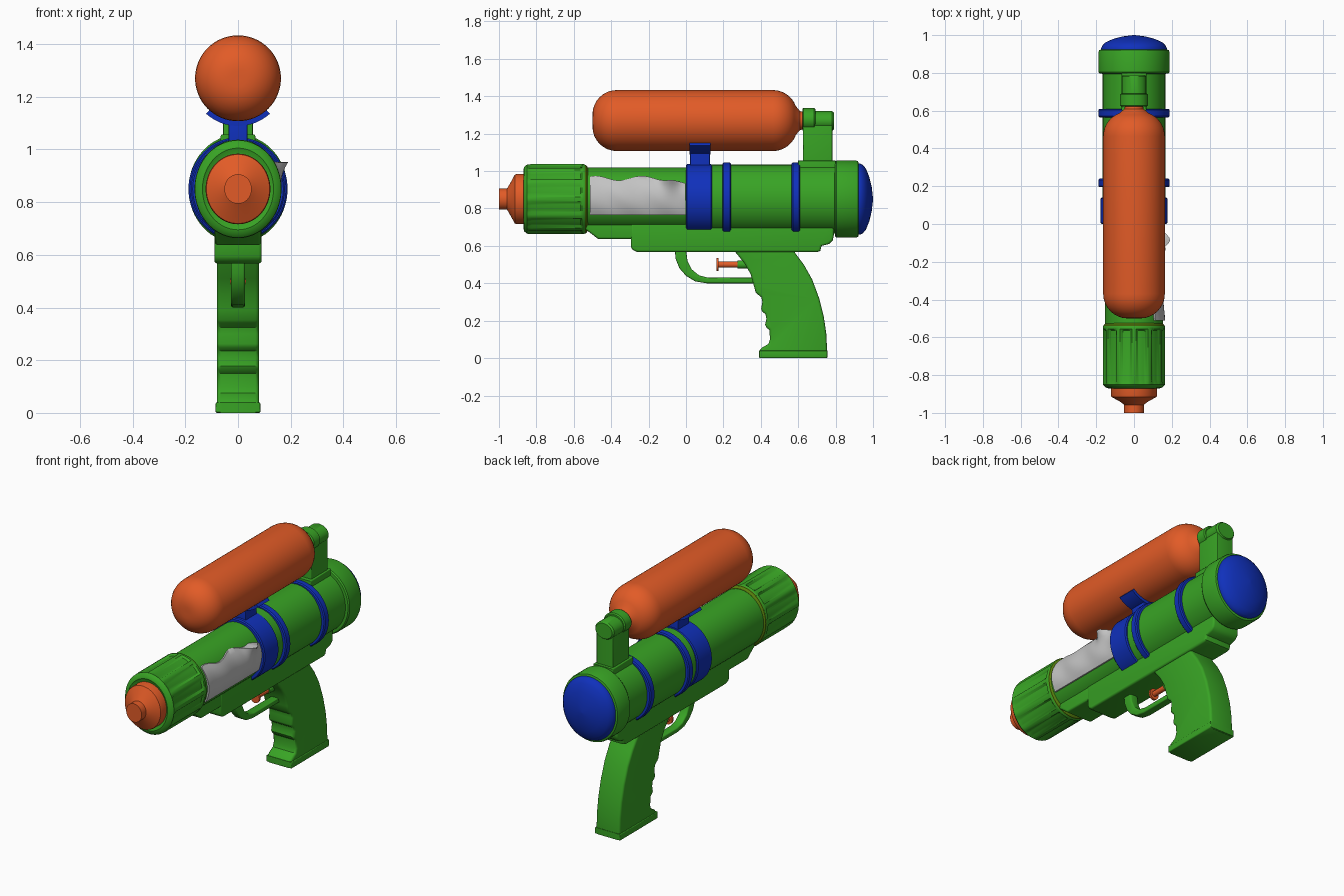
import bpy, bmesh, math
from mathutils import Vector

if "Cube" in bpy.data.objects:
    bpy.data.objects.remove(bpy.data.objects["Cube"])


def material(name, rgb):
    m = bpy.data.materials.new(name)
    m.diffuse_color = (*rgb, 1)
    m.use_nodes = True
    m.node_tree.nodes["Principled BSDF"].inputs["Base Color"].default_value = m.diffuse_color
    return m


GREEN = material("green plastic", (0.04, 0.37, 0.018))
ORANGE = material("orange plastic", (0.76, 0.105, 0.02))
BLUE = material("blue plastic", (0.005, 0.03, 0.50))
GREY = material("light grey", (0.55, 0.55, 0.55))
OLIVE = material("olive", (0.10, 0.22, 0.004))


def finish(name, bm, mat, angle=35):
    bmesh.ops.recalc_face_normals(bm, faces=bm.faces)
    me = bpy.data.meshes.new(name)
    bm.to_mesh(me)
    bm.free()
    me.materials.append(mat)
    ob = bpy.data.objects.new(name, me)
    bpy.context.collection.objects.link(ob)
    bpy.ops.object.select_all(action='DESELECT')
    ob.select_set(True)
    bpy.context.view_layer.objects.active = ob
    bpy.ops.object.shade_smooth_by_angle(angle=math.radians(angle))
    return ob


def tube(name, profile, zc, mat, seg=64, flute=None):
    """Elliptical rings (y, rx, rz) along y, capped at both ends."""
    bm = bmesh.new()
    rings = []
    for k, (y, rx, rz) in enumerate(profile):
        ring = []
        for i in range(seg):
            a = 2 * math.pi * i / seg
            f = flute(k, i) if flute else 1
            ring.append(bm.verts.new((rx * f * math.cos(a), y, zc + rz * f * math.sin(a))))
        rings.append(ring)
    for r, s in zip(rings, rings[1:]):
        for i in range(seg):
            j = (i + 1) % seg
            bm.faces.new((r[i], r[j], s[j], s[i]))
    bm.faces.new(rings[0])
    bm.faces.new(rings[-1])
    return finish(name, bm, mat)


def prism(name, pts, a, b, mat, axis='X', bevel=0.012):
    """Closed outline extruded from a to b along x (yz points) or y (xz points)."""
    bm = bmesh.new()
    place = (lambda p, t: (t, p[0], p[1])) if axis == 'X' else (lambda p, t: (p[0], t, p[1]))
    lo = [bm.verts.new(place(p, a)) for p in pts]
    hi = [bm.verts.new(place(p, b)) for p in pts]
    caps = [bm.faces.new(lo), bm.faces.new(hi)]
    for i in range(len(pts)):
        j = (i + 1) % len(pts)
        bm.faces.new((lo[i], lo[j], hi[j], hi[i]))
    bmesh.ops.recalc_face_normals(bm, faces=bm.faces)
    if bevel:
        rim = list({e for f in caps for e in f.edges})
        bmesh.ops.bevel(bm, geom=rim, offset=bevel, segments=3, profile=0.5,
                        affect='EDGES', clamp_overlap=False)
    return finish(name, bm, mat)


def rect(u0, u1, v0, v1):
    return [(u0, v0), (u1, v0), (u1, v1), (u0, v1)]


ZC = 0.85

# Nozzle
tube("nozzle", [(-1.0, .012, .012), (-1.0, .052, .056), (-.957, .052, .056), (-.94, .075, .085),
                (-.915, .12, .131), (-.905, .123, .134), (-.85, .123, .134)], ZC, ORANGE)

# Fluted front sleeve
def flutes(k, i):
    return 0.94 if 4 <= k <= 5 and i % 8 in (2, 3, 4, 5, 6) else 1

tube("front_sleeve", [(-.86, .12, .13), (-.87, .135, .155), (-.865, .15, .172), (-.85, .164, .185),
                      (-.825, .165, .187), (-.565, .165, .187), (-.555, .165, .187),
                      (-.545, .165, .187), (-.54, .163, .184)], ZC, GREEN, 96,
     lambda k, i: flutes(k, i))
tube("sleeve_rim", [(-.545, .164, .185), (-.535, .162, .183), (-.525, .150, .170)], ZC, OLIVE)

# Barrel and rear collar
tube("barrel_front", [(-.54, .153, .168), (.05, .153, .168)], ZC, GREEN)
tube("barrel_rear", [(.02, .166, .184), (.82, .166, .184)], ZC, GREEN)
tube("rear_collar", [(.795, .165, .18), (.797, .182, .2), (.805, .188, .206), (.91, .188, .206),
                     (.92, .184, .202), (.925, .17, .185)], ZC, GREEN)
tube("end_cap", [(.91, .174, .19), (.93, .174, .19), (.945, .167, .183), (.962, .15, .163),
                 (.98, .11, .118), (.993, .06, .065), (1.0, .004, .004)], ZC, BLUE)

# Blue bands
for name, y0, y1, rx, rz in (("wide_band", 0.0, .14, .178, .187),
                             ("thin_band_front", .195, .24, .188, .196),
                             ("thin_band_rear", .565, .61, .188, .196)):
    tube(name, [(y0, rx - .02, rz - .02), (y0, rx - .006, rz - .006), (y0 + .006, rx, rz),
                (y1 - .006, rx, rz), (y1, rx - .006, rz - .006), (y1, rx - .02, rz - .02)], ZC, BLUE)

# Water tank, with a filleted front and a necked rear
R, F = .163, .13
tank = [(-.5, .01, .01)]
for i in range(9):
    t = math.pi / 2 * i / 8
    r = R - F + F * math.sin(t)
    tank.append((-.5 + F * (1 - math.cos(t)), r, r))
for i in range(8):
    t = math.radians(70) * i / 7
    r = R - F + F * math.cos(t)
    tank.append((.465 + F * math.sin(t), r, r))
tank += [(.61, .05, .05), (.65, .045, .045)]
tube("water_tank", tank, 1.27, ORANGE)

# Tank cradle
arc = [math.radians(-42 + 84 * i / 16) for i in range(17)]
outline = [(.181 * math.sin(t), 1.27 - .181 * math.cos(t)) for t in arc]
outline += [(.161 * math.sin(t), 1.27 - .161 * math.cos(t)) for t in reversed(arc)]
prism("cradle", outline, .02, .13, BLUE, 'Y', 0)
prism("cradle_stem", rect(-.036, .036, 1.0, 1.10), .022, .128, BLUE, 'Y', .004)

# Tank connector
prism("connector_post", rect(.625, .782, .98, 1.27), -.056, .056, GREEN, bevel=.006)
prism("connector_foot", rect(.60, .80, .98, 1.057), -.066, .066, GREEN, bevel=.008)
tube("connector_collar", [(.622, .066, .056), (.628, .073, .062), (.685, .073, .062), (.692, .066, .056)],
     1.275, GREEN, 32)
tube("connector_plug", [(.68, .064, .053), (.78, .064, .053), (.79, .056, .046)], 1.268, GREEN, 32)

# Under rails
prism("front_rail", [(-.54, .69), (-.515, .672), (-.47, .637), (-.1, .637), (-.1, .76), (-.54, .76)],
      -.088, .088, GREEN)
prism("lower_rail", [(-.295, .66), (-.295, .595), (-.285, .578), (-.26, .567), (.70, .567), (.718, .573),
                     (.725, .60), (.765, .61), (.785, .63), (.79, .655), (.79, .74), (-.295, .74)],
      -.09, .09, GREEN)

# Grip with finger ridges
prism("grip", [(.25, .60), (.265, .565), (.31, .51), (.345, .45), (.362, .39), (.372, .352), (.382, .342),
               (.403, .325), (.408, .30), (.402, .262), (.408, .248), (.425, .235), (.43, .21),
               (.423, .178), (.43, .163), (.446, .15), (.449, .10), (.44, .075), (.405, .055),
               (.393, .04), (.393, .0), (.752, .0), (.754, .05), (.75, .13), (.737, .22),
               (.712, .32), (.675, .42), (.63, .50), (.585, .56), (.57, .60)],
      -.08, .08, GREEN, bevel=.014)
prism("grip_base", [(.391, .004), (.397, 0), (.75, 0), (.756, .004), (.756, .04), (.391, .04)],
      -.085, .085, GREEN, bevel=.006)

# Trigger guard and trigger
prism("trigger_guard", [(-.06, .58), (-.055, .53), (-.035, .48), (0, .44), (.05, .41), (.11, .4),
                        (.40, .4), (.40, .43), (.12, .43), (.07, .442), (.03, .475), (.008, .52), (0, .58)],
      -.026, .026, GREEN, bevel=.008)
tube("trigger_rod", [(.17, .016, .016), (.34, .016, .016)], .5, ORANGE, 20)
tube("trigger_pad", [(.162, .03, .034), (.175, .03, .034)], .5, ORANGE, 24)
tube("trigger_socket", [(.275, .022, .022), (.38, .022, .022)], .5, GREEN, 20)

# Crumpled grey side panel, on the right side only
bm = bmesh.new()
NU, NV = 36, 10
grid = []
for i in range(NU + 1):
    u = i / NU
    y = -.512 + .51 * u
    top = .962 + .012 * math.sin(u * 13 + .8) - .04 * max(0, u - .85) / .15
    row = []
    for j in range(NV + 1):
        v = j / NV
        z = .765 + (top - .765) * v
        x = .153 * math.sqrt(1 - ((z - ZC) / .168) ** 2) + .008
        x += .004 * math.sin(u * 17 + v * 4) * math.sin(v * 3)
        x += .062 * v ** 4 * math.exp(-((y + .085) / .045) ** 2)
        row.append(bm.verts.new(Vector((x, y, z))))
    grid.append(row)
for i in range(NU):
    for j in range(NV):
        bm.faces.new((grid[i][j], grid[i + 1][j], grid[i + 1][j + 1], grid[i][j + 1]))
# fold the border back into the barrel
border = [e for e in bm.edges if e.is_boundary]
ext = bmesh.ops.extrude_edge_only(bm, edges=border)
for v in ext["geom"]:
    if isinstance(v, bmesh.types.BMVert):
        v.co.x = min(v.co.x, .153 * math.sqrt(1 - ((v.co.z - ZC) / .168) ** 2)) - .006
finish("side_panel", bm, GREY, 50)
